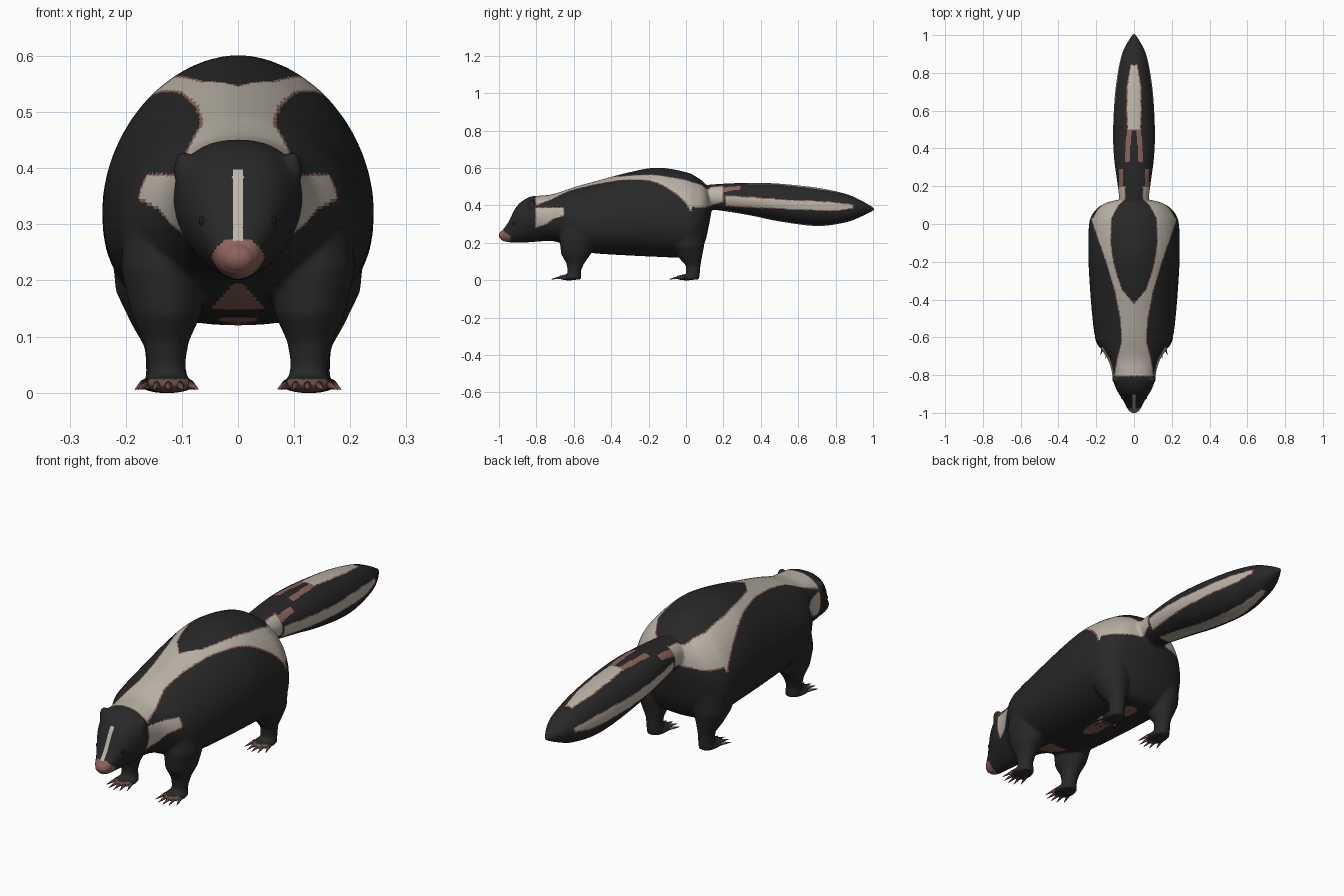
import bpy, bmesh, math
from mathutils import Vector, Matrix

if "Cube" in bpy.data.objects:
    bpy.data.objects.remove(bpy.data.objects["Cube"])


def material(name, rgb):
    m = bpy.data.materials.new(name)
    m.diffuse_color = (*rgb, 1)
    m.use_nodes = True
    m.node_tree.nodes["Principled BSDF"].inputs["Base Color"].default_value = m.diffuse_color
    return m


BLACK = material("black_fur", (0.021, 0.021, 0.021))
CREAM = material("cream_fur", (0.50, 0.46, 0.39))
PINK = material("pink_skin", (0.27, 0.125, 0.105))
CLAW = material("brown_claw", (0.15, 0.075, 0.065))
EYE = material("dark_eye", (0.010, 0.010, 0.010))


def at(v, *pts):
    """Piecewise linear lookup."""
    for (a, fa), (b, fb) in zip(pts, pts[1:]):
        if v <= b:
            return fa + (fb - fa) * max(0, (v - a) / (b - a))
    return pts[-1][1]


def within(v, lo, hi):
    return min(v - lo, hi - v)


def smooth_rows(rows, steps=4):
    """Catmull-Rom between the rows of a profile table."""
    out = []
    for i in range(len(rows) - 1):
        q = [Vector(rows[min(max(i + k, 0), len(rows) - 1)]) for k in (-1, 0, 1, 2)]
        for s in range(steps):
            t = s / steps
            out.append(0.5 * (2 * q[1] + (q[2] - q[0]) * t
                              + (2 * q[0] - 5 * q[1] + 4 * q[2] - q[3]) * t * t
                              + (3 * q[1] - q[0] - 3 * q[2] + q[3]) * t ** 3))
    return out + [Vector(rows[-1])]


def unit_ring(n=48, up=2.0, down=2.0):
    for i in range(n):
        c, s = math.cos(math.tau * i / n), math.sin(math.tau * i / n)
        e = up if s > 0 else down
        yield (math.copysign(abs(c) ** (2 / e), c), math.copysign(abs(s) ** (2 / e), s))


def loft(bm, rings):
    loops = [[bm.verts.new(p) for p in r] for r in rings]
    for a, b in zip(loops, loops[1:]):
        for i in range(len(a)):
            j = (i + 1) % len(a)
            bm.faces.new((a[i], a[j], b[j], b[i]))
    bm.faces.new(loops[0])
    bm.faces.new(loops[-1])


def loft_y(bm, rows):
    """Rows: y, top, bottom, half width. Wedge-shaped head, egg-shaped trunk."""
    rings = []
    for y, t, b, w in smooth_rows(rows):
        waist = at(y, (-.9, .58), (-.78, .56), (-.6, .42), (.05, .42), (.13, .5))
        up = at(y, (-.78, 2.3), (-.6, 1.88), (.05, 1.88), (.13, 2))
        down = at(y, (-.96, 2), (-.9, 1.75), (-.78, 1.8), (-.6, 2.4), (.05, 2.4), (.13, 2))
        m = b + (t - b) * waist
        rings.append([(w * c, y, m + s * (t - m if s > 0 else m - b))
                      for c, s in unit_ring(48, up, down)])
    loft(bm, rings)


def loft_leg(bm, rows, side):  # rows: z, x, y, rx, ry
    loft(bm, [[(side * (x + rx * c), y + ry * s, z) for c, s in unit_ring(24)]
              for z, x, y, rx, ry in rows])


def ball(bm, loc, r):
    bmesh.ops.create_uvsphere(bm, u_segments=24, v_segments=14, radius=1,
                              matrix=Matrix.Translation(loc) @ Matrix.Diagonal((*r, 1)))


def finish(name, bm, mats):
    bmesh.ops.recalc_face_normals(bm, faces=bm.faces)
    me = bpy.data.meshes.new(name)
    bm.to_mesh(me)
    bm.free()
    for m in mats:
        me.materials.append(m)
    me.shade_smooth()
    ob = bpy.data.objects.new(name, me)
    bpy.context.collection.objects.link(ob)
    return ob


# head and trunk
bm = bmesh.new()
loft_y(bm, [(-.995, .25, .225, .015), (-.98, .27, .210, .034), (-.95, .31, .203, .049),
            (-.915, .38, .20, .070), (-.88, .42, .20, .091), (-.83, .447, .203, .111),
            (-.78, .452, .207, .118), (-.72, .458, .21, .137), (-.66, .476, .195, .175),
            (-.60, .497, .168, .205), (-.50, .525, .145, .220), (-.30, .578, .132, .236),
            (-.15, .602, .125, .242), (0, .578, .12, .238), (.06, .55, .135, .215),
            (.10, .518, .20, .172), (.122, .475, .29, .115), (.135, .42, .36, .05)])
# tail
loft_y(bm, [(.05, .50, .39, .07), (.12, .51, .38, .077), (.20, .516, .37, .086),
            (.35, .521, .345, .106), (.50, .516, .314, .111), (.70, .495, .289, .10),
            (.85, .463, .308, .077), (.93, .43, .337, .052), (1.008, .386, .374, .006)])
# legs, feet and ears
for side in (-1, 1):
    loft_leg(bm, [(.34, .13, -.57, .07, .09), (.22, .135, -.582, .074, .095),
                  (.14, .128, -.588, .063, .08), (.09, .128, -.592, .04, .048),
                  (.05, .127, -.597, .033, .035), (.02, .124, -.60, .036, .04),
                  (.003, .124, -.605, .038, .045)], side)
    loft_leg(bm, [(.30, .14, 0, .09, .10), (.18, .14, .01, .078, .087),
                  (.12, .135, .023, .054, .062), (.08, .13, .038, .036, .04),
                  (.04, .13, .038, .034, .037), (.02, .13, .032, .035, .04),
                  (.003, .13, .025, .038, .045)], side)
    ball(bm, (side * .124, -.625, .015), (.048, .06, .016))
    ball(bm, (side * .13, .003, .015), (.046, .06, .016))
    ball(bm, (side * .096, -.825, .395), (.019, .02, .036))

# fuse everything into one skin
rough = finish("rough", bm, [])
mod = rough.modifiers.new("fuse", 'REMESH')
mod.mode = 'VOXEL'
mod.voxel_size = 0.006
mod = rough.modifiers.new("relax", 'SMOOTH')
mod.factor, mod.iterations = 0.5, 10
bpy.context.view_layer.update()
dg = bpy.context.evaluated_depsgraph_get()
skin = bpy.data.meshes.new_from_object(rough.evaluated_get(dg))
bpy.data.objects.remove(rough)


def marking(x, y, z, nz):
    """Positive inside a cream marking, slightly negative on its pink fringe."""
    x = abs(x)
    d = [-1]
    if y < -.85:      # blaze on the face
        return 1 if z < .398 and x < at(z, (.27, .007), (.40, .011)) and z > .27 else -1
    if y < -.6:       # patch beside the neck
        d.append(min(within(y, -.80, -.655), x - .08,
                     within(z, at(y, (-.8, .285), (-.75, .30), (-.71, .33), (-.65, .35)), .385)))
    if y < .03 and z > .37:   # stripe along the back that forks
        outer = at(y, (-.8, .10), (-.72, .088), (-.62, .062), (-.5, .07), (-.42, .085),
                   (-.35, .10), (-.2, .145), (-.1, .18), (.03, .225))
        inner = at(y, (-.43, -.1), (-.425, 0), (-.35, .065), (-.28, .09), (-.2, .112),
                   (-.1, .127), (.03, .122))
        d.append(min(outer - x, x - inner, y + .80))
    elif .03 <= y < .22:      # rump beside the tail root
        d.append(min(within(z, at(y, (.03, .395), (.1, .39), (.19, .42)),
                            at(y, (.03, .58), (.10, .515), (.12, .50))), .195 - y,
                     x - at(y, (.03, .122), (.1, .085), (.13, .05))))
    if y > .2:        # tail stripes: sides, top, underside
        d.append(min(within(y, .215, .89), x - .03,
                     within(z, at(y, (.2, .40), (.5, .385), (.8, .373), (.9, .39)),
                            at(y, (.2, .45), (.5, .43), (.8, .413), (.9, .40)))))
        if nz > 0:
            d.append(min(within(y, .50, .84),
                         at(y, (.5, .03), (.6, .036), (.72, .034), (.84, .014)) - x))
        else:
            d.append(min(within(y, .215, .89), at(y, (.2, .03), (.7, .03), (.9, .01)) - x))
    return max(d)


def bare(x, y, z, nz):
    """Pink patches on nose, belly and tail."""
    x = abs(x)
    if y < -.94:
        return (x / .046) ** 2 + ((z - .238) / .038) ** 2 < 1
    if nz < -.3 and z < .195 and y < .1:
        return (any(((y - c) / r) ** 2 + (x / .036) ** 2 < 1
                    for c, r in ((-.24, .10), (-.05, .055)))
                or (-.66 < y < -.52 and x < at(z, (.15, .048), (.195, .008))))
    if nz > .3 and y > .18:
        lean = at(y, (.33, .012), (.5, 0))
        return (.33 < y < .51 and .012 + lean < x < .038 + lean) or (.2 < y < .29 and .058 < x < .08)
    return False


# paint the skin by rule
for m in (BLACK, CREAM, PINK, CLAW):
    skin.materials.append(m)
for f in skin.polygons:
    x, y, z = f.center
    d = marking(x, y, z, f.normal.z)
    toe = z < .024 and (y < -.65 or -.1 < y < -.022)
    f.material_index = (1 if d > 0 else 2 if bare(x, y, z, f.normal.z) or d > -.005
                        else 3 if toe else 0)
skin.shade_smooth()
skin.name = "body"
bpy.context.collection.objects.link(bpy.data.objects.new("body", skin))

# nose
bm = bmesh.new()
ball(bm, (0, -.973, .24), (.032, .027, .027))
finish("nose", bm, [PINK])

# eyes
bm = bmesh.new()
for side in (-1, 1):
    ball(bm, (side * .060, -.918, .305), (.010, .010, .010))
finish("eyes", bm, [EYE])

# claws
bm = bmesh.new()
for side in (-1, 1):
    for cx, cy in ((.124, -.63), (.13, .0)):
        for i in range(-2, 3):
            base = Vector((side * cx + i * .0195, cy - .043 + .006 * i * i, .014))
            way = Vector((i * .16, -1, -.18)).normalized()
            bmesh.ops.create_cone(
                bm, segments=8, radius1=.009, radius2=.001, depth=.056, cap_ends=True,
                matrix=Matrix.Translation(base + way * .019)
                @ way.to_track_quat('Z', 'Y').to_matrix().to_4x4())
finish("claws", bm, [CLAW])
